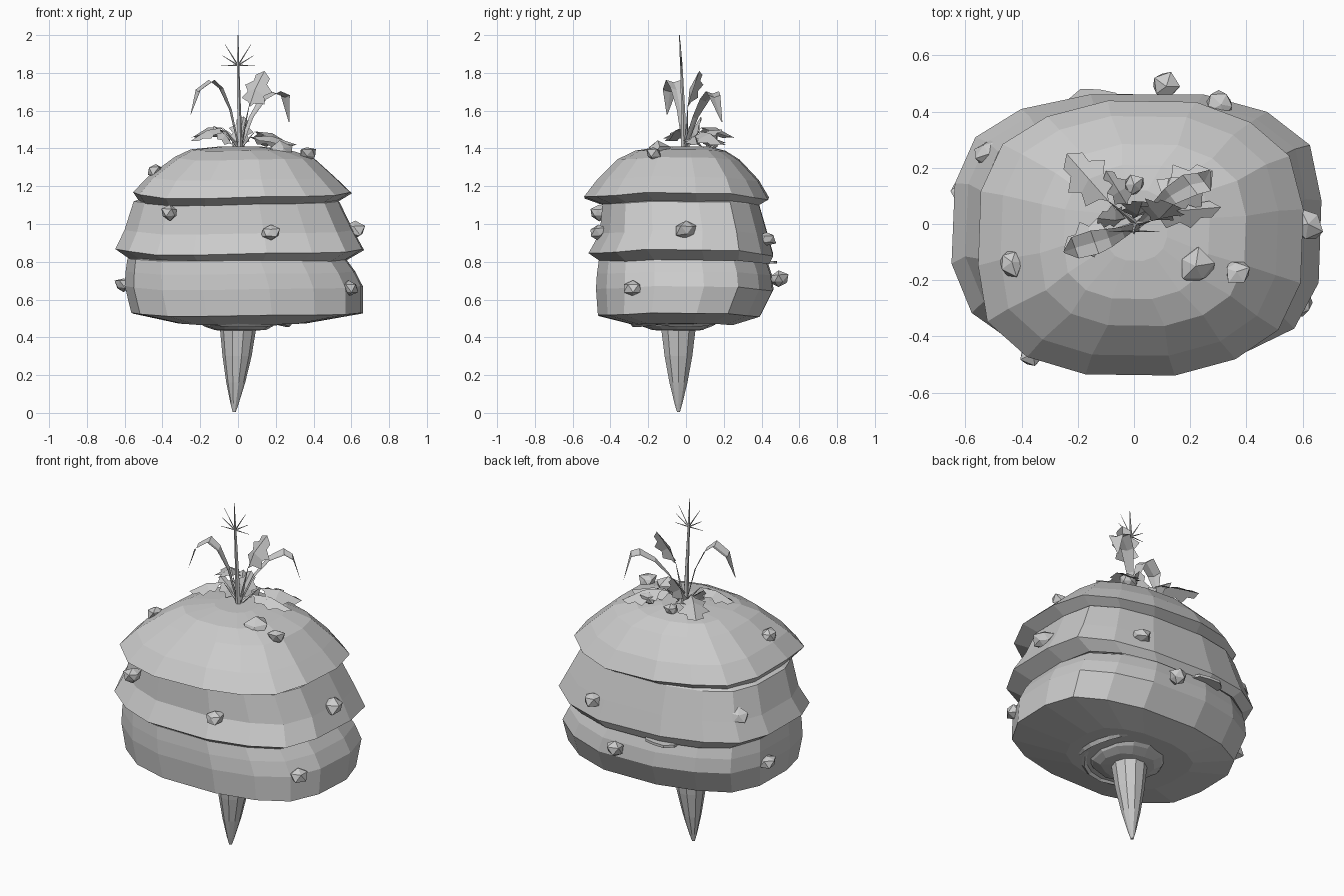
import bpy, bmesh, math, random
from mathutils import Vector, Matrix

random.seed(4)
cube = bpy.data.objects.get("Cube")
if cube:
    bpy.data.objects.remove(cube)

GREY = 0.6
clay = bpy.data.materials.new("pale_grey")
clay.use_nodes = True
clay.diffuse_color = (GREY, GREY, GREY, 1)
bsdf = next(n for n in clay.node_tree.nodes if n.type == 'BSDF_PRINCIPLED')
bsdf.inputs["Base Color"].default_value = (GREY, GREY, GREY, 1)


def finish(name, bm, closed=True):
    if closed:
        bmesh.ops.recalc_face_normals(bm, faces=bm.faces[:])
    mesh = bpy.data.meshes.new(name)
    bm.to_mesh(mesh)
    bm.free()
    mesh.materials.append(clay)
    obj = bpy.data.objects.new(name, mesh)
    bpy.context.scene.collection.objects.link(obj)
    return obj


def loft(name, rings):
    """Skin a list of equal point rings and cap both ends."""
    bm = bmesh.new()
    loops = [[bm.verts.new(p) for p in ring] for ring in rings]
    n = len(loops[0])
    for a, b in zip(loops, loops[1:]):
        for i in range(n):
            j = (i + 1) % n
            bm.faces.new((a[i], a[j], b[j], b[i]))
    bm.faces.new(loops[0])
    bm.faces.new(loops[-1])
    return finish(name, bm)


def squarish_ring(x0, x1, y0, y1, z, wave, power, skew, sides=16):
    """Wavy rounded-square ring; skew pushes the back-left and front-right corners."""
    points = []
    for i in range(sides):
        a = math.tau * (i + 0.35) / sides
        c, s = math.cos(a), math.sin(a)
        corner = abs(math.sin(2 * a)) * math.cos(a - math.pi / 4)
        k = 1 + 0.012 * math.sin(i * 2.3) + (skew[0] if corner > 0 else skew[1]) * abs(corner)
        u = math.copysign(abs(c) ** power, c) * k
        v = math.copysign(abs(s) ** power, s) * k
        points.append(((x0 + x1) / 2 + u * (x1 - x0) / 2,
                       (y0 + y1) / 2 + v * (y1 - y0) / 2,
                       z + wave * math.sin(2 * a + 1.9) + wave * 0.5 * math.sin(i * 1.7)))
    return points


# Three overhanging tiers: corner power, corner skews, then x0, x1, y0, y1, z, wave per ring
tiers = {
    "lower_tier": (.78, (.01, .02), [
        (-.32, .36, -.28, .25, .47, .004), (-.57, .665, -.465, .395, .52, .008),
        (-.605, .665, -.475, .465, .66, .01), (-.60, .625, -.47, .455, .74, .008),
        (-.59, .575, -.46, .43, .81, .006), (-.50, .50, -.40, .40, .84, 0)]),
    "middle_tier": (.74, (.05, -.05), [
        (-.50, .50, -.40, .40, .84, 0), (-.58, .57, -.45, .44, .80, .008),
        (-.665, .665, -.52, .46, .85, .014), (-.615, .61, -.46, .43, .955, .01),
        (-.565, .535, -.445, .385, 1.11, .008), (-.45, .45, -.36, .33, 1.16, 0)]),
    "top_tier": (.8, (.02, .06), [
        (-.45, .45, -.36, .33, 1.15, 0), (-.52, .52, -.43, .38, 1.105, .008),
        (-.555, .605, -.535, .44, 1.15, .015), (-.475, .515, -.465, .385, 1.24, .01),
        (-.335, .40, -.36, .285, 1.345, .008), (-.25, .27, -.265, .21, 1.39, .004),
        (-.1, .12, -.13, .12, 1.41, 0)]),
}
for name, (power, skew, rings) in tiers.items():
    loft(name, [squarish_ring(*r, power, skew) for r in rings])


def round_rings(sections, sides):
    return [[(x + r * math.cos(math.tau * i / sides), y + r * math.sin(math.tau * i / sides), z)
             for i in range(sides)] for x, y, z, r in sections]


# Tapering root with ragged collar under the body
loft("root", round_rings([(-.02, -.04, .004, .008), (-.018, -.04, .05, .022), (-.012, -.04, .16, .05),
                          (-.005, -.04, .30, .077), (0, -.04, .44, .095), (0, -.04, .49, .1)], 10))
collar = loft("root_collar", round_rings([(0, -.04, .435, .09), (0, -.04, .44, .14),
                                         (.01, -.04, .46, .19), (.01, -.04, .485, .21)], 12))
for v in collar.data.vertices:
    v.co.x += random.uniform(-.015, .015)
    v.co.y += random.uniform(-.015, .015)


# Strips shared by the soil ridges and the blades
def strip(name, rows):
    bm = bmesh.new()
    previous = None
    for row in rows:
        row = [bm.verts.new(p) for p in row]
        if previous:
            for m in range(2):
                bm.faces.new((previous[m], previous[m + 1], row[m + 1], row[m]))
        previous = row
    finish(name, bm, False)


# Low soil ridges around the collar
def ridge(name, radius, start, sweep):
    base = Vector((0, -.04, .475))
    rows = []
    for k in range(8):
        d = Vector((math.cos(start + sweep * k / 7), math.sin(start + sweep * k / 7), 0))
        h = .022 * math.sin(math.pi * k / 7)
        rows.append([base + d * (radius + off) - Vector((0, 0, drop))
                     for off, drop in ((-.02, 0), (0, h), (.02, 0))])
    strip(name, rows)


ridge("soil_ridge_front", .24, 3.6, 2.6)
ridge("soil_ridge_side", .27, -.6, 1.5)


# Stones stuck in the body: x, y, z, size
stones = [(-.435, -.135, 1.28, .055), (-.36, -.46, 1.06, .054), (.175, -.465, .955, .06),
          (.62, 0, .965, .06), (.585, -.28, .66, .052), (-.605, .11, .68, .048),
          (.365, -.17, 1.375, .05), (.22, -.15, 1.38, .07), (.115, .49, .71, .056),
          (.31, .425, .92, .055), (-.515, .25, .98, .056), (.15, .13, 1.445, .048),
          (0, .14, 1.42, .04)]
for n, (x, y, z, size) in enumerate(stones):
    bm = bmesh.new()
    bmesh.ops.create_icosphere(bm, subdivisions=1, radius=size)
    for v in bm.verts:
        v.co *= random.uniform(.72, 1.15)
        v.co.z *= .85
    bmesh.ops.rotate(bm, verts=bm.verts, matrix=Matrix.Rotation(n * 1.1, 3, 'Z'))
    bmesh.ops.translate(bm, verts=bm.verts, vec=(x, y, z))
    finish("stone_%d" % (n + 1), bm)

# Thin ragged slab poking out of the gap at the back
loft("back_slab", [[(-.14 + .1 * math.cos(t * .7), .425 + (.055 + .01 * (t % 2)) * math.sin(t * .7), z)
                    for t in range(9)] for z in (.79, .805)])


# Central stalk and its fan of spikes
loft("stalk", round_rings([(.01, -.01, 1.38, .016), (.005, -.015, 1.6, .011),
                           (0, -.025, 1.84, .007), (0, -.035, 2.0, .002)], 5))


def spike(name, start, end, radius):
    bm = bmesh.new()
    start, end = Vector(start), Vector(end)
    d = end - start
    bmesh.ops.create_cone(bm, segments=4, radius1=radius, radius2=.001, depth=d.length, cap_ends=True)
    turn = d.to_track_quat('Z', 'Y').to_matrix().to_4x4()
    bm.transform(Matrix.Translation((start + end) / 2) @ turn)
    finish(name, bm)


for k, (deg, length) in enumerate([(0, .09), (32, .1), (58, .13), (122, .13), (148, .1), (180, .09)]):
    a = math.radians(deg)
    spike("tassel_spike_%d" % (k + 1), (0, -.025, 1.84),
          (length * math.cos(a), -.028, 1.84 + length * math.sin(a)), .004)


# Long arching blades, folded along the middle
def blade(name, path):
    path = [Vector(p) for p in path]
    run = path[-1] - path[0]
    side = Vector((-run.y, run.x, 0)).normalized()
    widths = (.012, .02, .034, .044, .04, .003)
    strip(name, [[p + side * w * s + Vector((0, 0, w * .3 * abs(s))) for s in (-1, 0, 1)]
                 for p, w in zip(path, widths)])


blade("right_blade", [(0, -.01, 1.42), (-.04, -.03, 1.6), (-.09, -.05, 1.71), (-.14, -.065, 1.75),
                      (-.21, -.085, 1.70), (-.25, -.1, 1.58)])
blade("left_blade", [(.02, 0, 1.42), (.07, .05, 1.56), (.13, .1, 1.65), (.2, .14, 1.69),
                     (.25, .15, 1.67), (.27, .19, 1.54)])


# Lobed leaves: half outline mirrored about a folded, arched midrib
HALF = [(.12, .1), (.2, .42), (.4, .3), (.55, .5), (.7, .24), (.86, .26)]


def leaf(name, base, tip, normal, width):
    base, tip = Vector(base), Vector(tip)
    run = tip - base
    side = run.cross(Vector(normal)).normalized() * run.length * width
    up = side.cross(run).normalized() * run.length
    bm = bmesh.new()
    ribs = [bm.verts.new(base + run * t + up * .4 * t * (1 - t)) for t in (0, .45, 1)]
    for s in (-1, 1):
        edge = [bm.verts.new(base + run * t + side * s * w - up * .2 * w) for t, w in HALF]
        bm.faces.new((ribs[0], edge[0], edge[1], edge[2], ribs[1]))
        bm.faces.new((ribs[1], edge[2], edge[3], edge[4], edge[5], ribs[2]))
    finish(name, bm, False)


leaf("upright_leaf", (.06, .01, 1.62), (.14, .07, 1.81), (-.3, -1, .4), .75)
leaf("small_upright_leaf", (0, .02, 1.42), (.03, .08, 1.57), (0, -1, .4), .8)
leaf("low_leaf_back_right", (-.09, .08, 1.51), (-.24, .25, 1.46), (0, 0, 1), .75)
leaf("low_leaf_front_right", (-.08, -.02, 1.51), (-.25, -.09, 1.44), (0, 0, 1), .7)
leaf("low_leaf_back_left", (.09, .07, 1.49), (.28, .19, 1.42), (0, 0, 1), .8)
leaf("low_leaf_left", (.06, .03, 1.46), (.31, .06, 1.42), (0, .2, 1), .45)
leaf("mid_leaf_right", (-.03, .02, 1.42), (-.13, .02, 1.52), (.5, -.6, 1), .7)
leaf("mid_leaf_back", (-.02, .06, 1.46), (-.1, .19, 1.5), (0, 0, 1), .55)
for k, end in enumerate([(-.09, .08, 1.51), (-.08, -.02, 1.51), (.09, .07, 1.49), (.06, .01, 1.63)]):
    spike("leaf_stem_%d" % (k + 1), (.01, 0, 1.4), end, .01)
